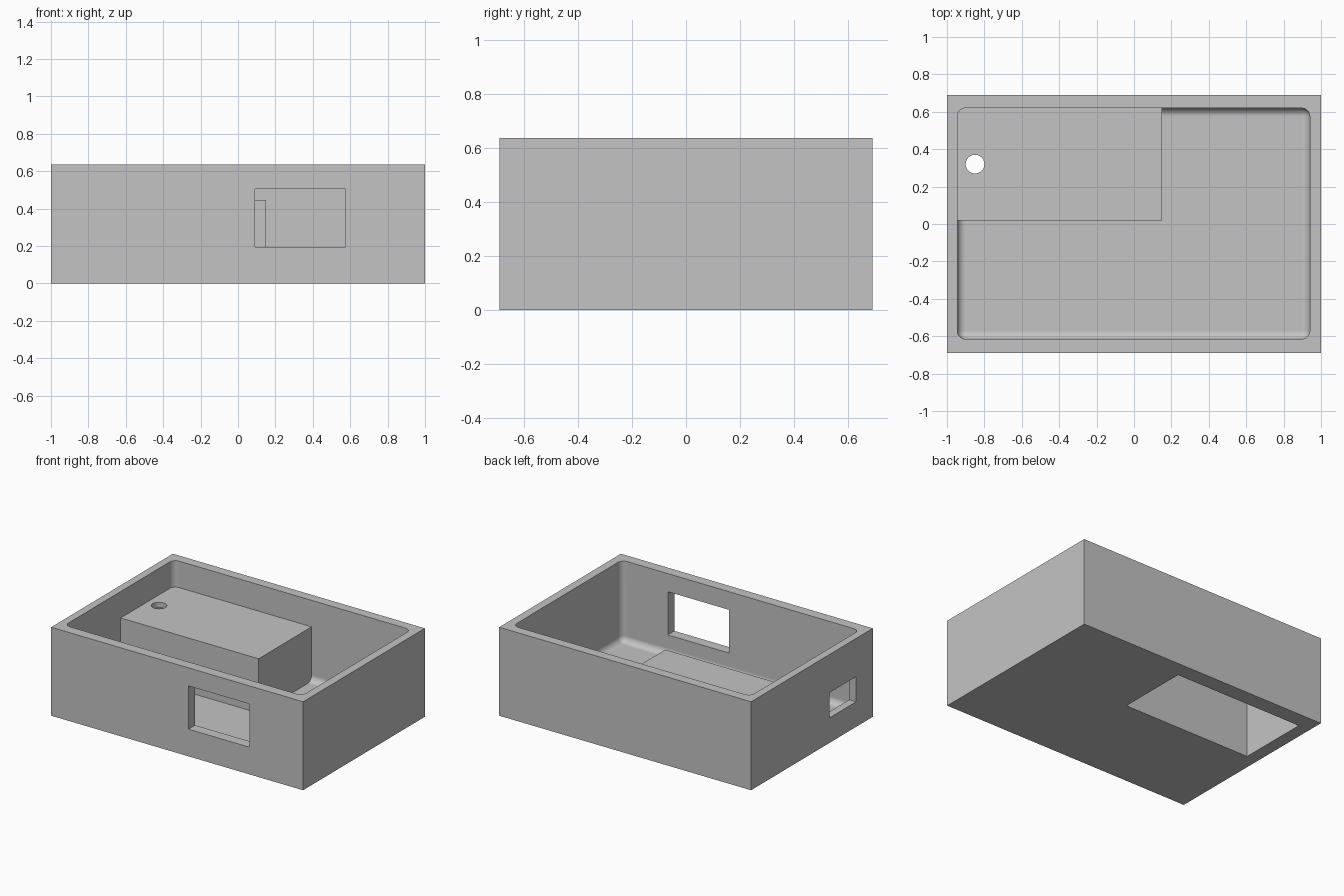
import bpy
import bmesh
from math import radians
from mathutils import Vector

cube = bpy.data.objects.get("Cube")
if cube:
    bpy.data.objects.remove(cube, do_unlink=True)

grey = bpy.data.materials.new("plain grey")
grey.use_nodes = True
grey.diffuse_color = (0.55, 0.55, 0.55, 1)
grey.node_tree.nodes["Principled BSDF"].inputs["Base Color"].default_value = (0.55, 0.55, 0.55, 1)


def add_object(name, bm):
    bmesh.ops.recalc_face_normals(bm, faces=bm.faces)
    mesh = bpy.data.meshes.new(name)
    bm.to_mesh(mesh)
    bm.free()
    mesh.materials.append(grey)
    obj = bpy.data.objects.new(name, mesh)
    bpy.context.collection.objects.link(obj)
    return obj


def box(name, low, high, fillet=0):
    """Box between two corners; a fillet rounds all edges but the top ones."""
    low, high = Vector(low), Vector(high)
    bm = bmesh.new()
    bmesh.ops.create_cube(bm, size=1)
    for v in bm.verts:
        v.co = (low + high) / 2 + v.co * (high - low)
    if fillet:
        edges = [e for e in bm.edges if min(v.co.z for v in e.verts) < high.z - 0.001]
        bmesh.ops.bevel(bm, geom=edges, offset=fillet, segments=8, profile=0.5,
                        affect='EDGES', clamp_overlap=True)
    return add_object(name, bm)


def cylinder(name, centre, radius, depth):
    bm = bmesh.new()
    bmesh.ops.create_cone(bm, cap_ends=True, segments=48, radius1=radius,
                          radius2=radius, depth=depth)
    bmesh.ops.translate(bm, verts=bm.verts, vec=centre)
    return add_object(name, bm)


def combine(target, tool, operation):
    mod = target.modifiers.new(tool.name, 'BOOLEAN')
    mod.operation = operation
    mod.solver = 'EXACT'
    mod.object = tool
    tool.hide_render = True
    bpy.context.view_layer.objects.active = target
    bpy.ops.object.modifier_apply(modifier=mod.name)
    bpy.data.objects.remove(tool, do_unlink=True)


# Open case with a filleted cavity
case = box("open_case", (-1, -0.69, 0), (1, 0.69, 0.635))
combine(case, box("cavity", (-0.945, -0.615, 0.055), (0.94, 0.62, 0.8), 0.045), 'DIFFERENCE')

# Raised block in the back corner, rooted in the walls and floor
combine(case, box("raised_block", (-0.97, 0.02, 0.02), (0.15, 0.65, 0.445)), 'UNION')

# Hollow under the block, open at the bottom, and its round top hole
combine(case, box("block_hollow", (-0.91, 0.055, -0.1), (0.11, 0.575, 0.405)), 'DIFFERENCE')
combine(case, cylinder("top_hole", (-0.85, 0.32, 0.45), 0.05, 0.2), 'DIFFERENCE')

# Front and side windows
combine(case, box("front_window", (0.09, -0.8, 0.195), (0.575, -0.55, 0.505)), 'DIFFERENCE')
combine(case, box("side_window", (-1.1, -0.5, 0.18), (-0.85, -0.2, 0.36)), 'DIFFERENCE')

# Smooth fillets, crisp edges
bpy.ops.object.select_all(action='DESELECT')
case.select_set(True)
bpy.context.view_layer.objects.active = case
bpy.ops.object.shade_smooth_by_angle(angle=radians(30))
normals = case.modifiers.new("even normals", 'WEIGHTED_NORMAL')
normals.keep_sharp = True
